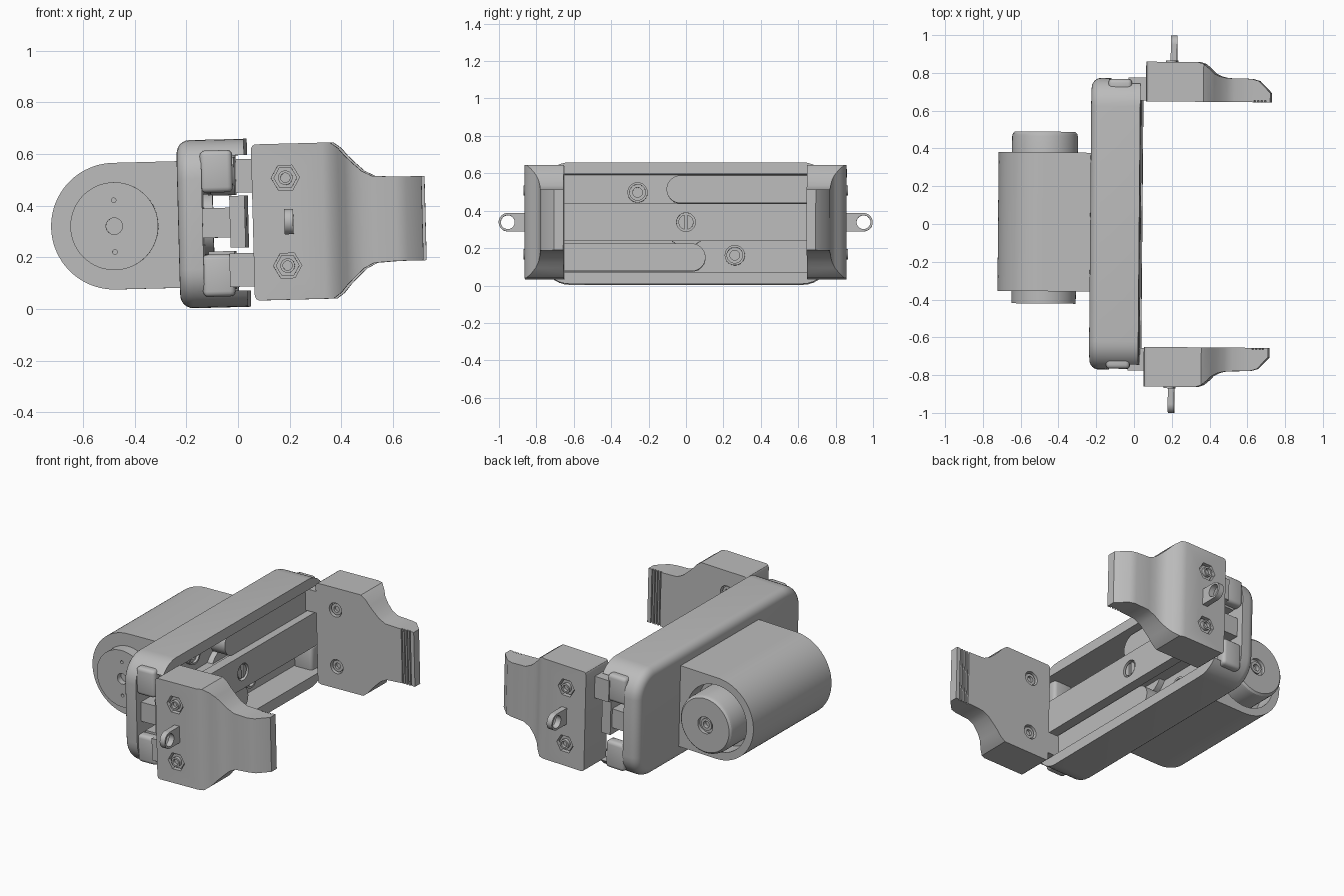
import bpy, bmesh, math
from mathutils import Matrix, Vector

cube = bpy.data.objects.get("Cube")
if cube:
    bpy.data.objects.remove(cube)

grey = bpy.data.materials.new("plain_grey")
grey.use_nodes = True
grey.diffuse_color = (0.5, 0.5, 0.5, 1)
grey.node_tree.nodes["Principled BSDF"].inputs["Base Color"].default_value = (0.5, 0.5, 0.5, 1)

# Parts are built around the body centre, then tipped slightly as a whole
TILT = (Matrix.Translation((0, 0, 0.333)) @ Matrix.Rotation(math.radians(-0.5), 4, 'Z')
        @ Matrix.Rotation(math.radians(-1.5), 4, 'Y'))


def add_box(bm, lo, hi, bevel=0):
    mid = [(a + b) / 2 for a, b in zip(lo, hi)]
    size = [b - a for a, b in zip(lo, hi)]
    verts = bmesh.ops.create_cube(bm, size=1, matrix=Matrix.LocRotScale(mid, None, size))["verts"]
    if bevel:
        edges = list({e for v in verts for e in v.link_edges})
        bmesh.ops.bevel(bm, geom=edges, offset=bevel, segments=3, profile=0.5, affect='EDGES')


def loft(bm, rings):
    loops = [[bm.verts.new(p) for p in ring] for ring in rings]
    n = len(loops[0])
    for a, b in zip(loops, loops[1:]):
        for i in range(n):
            bm.faces.new((a[i], a[(i + 1) % n], b[(i + 1) % n], b[i]))
    bm.faces.new(loops[0])
    bm.faces.new(loops[-1])


def add_turned(bm, origin, axis, profile, seg=40):
    """Rings of (radius, distance along axis), capped at both ends."""
    q = Vector(axis).to_track_quat('Z', 'Y')
    loft(bm, [[Vector(origin) + q @ Vector((r * math.cos(k * math.tau / seg), r * math.sin(k * math.tau / seg), t))
               for k in range(seg)] for r, t in profile])


def add_prism(bm, axis, pts, a, b):
    loft(bm, [[(t, p, q) if axis == 'X' else (p, t, q) for p, q in pts] for t in (a, b)])


def d_shape(c, r, flat, v=0, n=32):
    """Half round at c, straight sides running to flat."""
    s = 1 if flat > c else -1
    arc = [math.pi * (k / n - 0.5) for k in range(n + 1)]
    return [(c - s * r * math.cos(a), v + r * math.sin(a)) for a in arc] + [(flat, v + r), (flat, v - r)]


def finish(name, bm):
    bmesh.ops.recalc_face_normals(bm, faces=bm.faces[:])
    bm.transform(TILT)
    mesh = bpy.data.meshes.new(name)
    bm.to_mesh(mesh)
    bm.free()
    mesh.materials.append(grey)
    ob = bpy.data.objects.new(name, mesh)
    bpy.context.collection.objects.link(ob)
    return ob


def carve(ob, bm):
    cutter = finish("cutter", bm)
    cutter.hide_render = True
    mod = ob.modifiers.new("cut", 'BOOLEAN')
    mod.operation, mod.solver, mod.object = 'DIFFERENCE', 'EXACT', cutter
    bpy.context.view_layer.objects.active = ob
    bpy.ops.object.modifier_apply(modifier=mod.name)
    bpy.data.objects.remove(cutter)


parts = []


def part(name, fill, cut=None):
    bm = bmesh.new()
    fill(bm)
    ob = finish(name, bm)
    if cut:
        bm = bmesh.new()
        cut(bm)
        carve(ob, bm)
    parts.append(ob)


# Body tray: rounded plate with soft back edge, channel cut along its open face
def tray_ring(x, inset):
    r, pts = 0.15 - inset, []
    for k, (sy, sz) in enumerate([(1, 1), (-1, 1), (-1, -1), (1, -1)]):
        for j in range(9):
            a = (k + j / 8) * math.pi / 2
            pts.append((x, sy * 0.622 + r * math.cos(a), sz * 0.175 + r * math.sin(a)))
    return pts


def tray(bm):
    soft = [k * math.pi / 12 for k in range(7)]
    loft(bm, [tray_ring(-0.175 - 0.05 * math.cos(a), 0.05 * (1 - math.sin(a))) for a in soft]
         + [tray_ring(0.036, 0)])


part("body_tray", tray, lambda bm: add_box(bm, (-0.13, -1, -0.262), (0.2, 1, 0.262)))


# Motor housing with a bore around the rear cap
def housing_bore(bm):
    add_turned(bm, (-0.475, 0.27, 0), (0, 1, 0), [(0.2, 0), (0.2, 0.2)], 64)


part("motor_housing", lambda bm: add_prism(bm, 'Y', d_shape(-0.475, 0.245, -0.2, n=48), -0.36, 0.375), housing_bore)

part("rear_motor_cap", lambda bm: add_turned(bm, (-0.475, 0.25, 0), (0, 1, 0), [
    (0.174, 0), (0.174, 0.21), (0.17, 0.225), (0.16, 0.235), (0.05, 0.235), (0.05, 0.215),
    (0.035, 0.215), (0.035, 0.225), (0.02, 0.225), (0.02, 0.2)], 64))


def front_cap_holes(bm):
    for z, r in ((0, 0.032), (0.1, 0.009), (-0.1, 0.009)):
        add_turned(bm, (-0.475, -0.39, z), (0, -1, 0), [(r, 0), (r, 0.1)], 24)


part("front_motor_cap", lambda bm: add_turned(bm, (-0.475, -0.34, 0), (0, -1, 0),
                                              [(0.17, 0), (0.17, 0.085)], 64), front_cap_holes)


# Centre guide bar: neck, face plate and slotted screw
def guide_hole(bm):
    add_turned(bm, (0.012, 0, 0.005), (1, 0, 0), [(0.05, 0), (0.05, 0.1)])


part("guide_neck", lambda bm: add_box(bm, (-0.14, -0.73, -0.055), (-0.01, 0.73, 0.06)))
part("guide_plate", lambda bm: add_box(bm, (-0.025, -0.745, -0.095), (0.034, 0.745, 0.105)), guide_hole)
part("guide_screw", lambda bm: add_turned(bm, (0, 0, 0.005), (1, 0, 0), [(0.04, 0), (0.04, 0.028)]),
     lambda bm: add_box(bm, (0.016, -0.008, -0.1), (0.1, 0.008, 0.1)))
part("pinion", lambda bm: add_turned(bm, (-0.135, 0, 0), (1, 0, 0), [(0.12, 0), (0.12, 0.04)]))


# Finger body: outer face position and half height at each step along its length
FINGER = [(0.065, 0.86, 0.285), (0.07, 0.86, 0.296), (0.08, 0.86, 0.302), (0.34, 0.86, 0.302),
          (0.37, 0.85, 0.302), (0.4, 0.825, 0.28), (0.425, 0.8, 0.25), (0.455, 0.785, 0.22),
          (0.49, 0.777, 0.188), (0.53, 0.775, 0.168), (0.62, 0.774, 0.163), (0.66, 0.762, 0.163),
          (0.72, 0.7, 0.163)]
INNER = 0.65


def build_side(s, side):
    bolts = [(0.195, 0.17), (0.195, -0.17)]

    def finger(bm):
        loft(bm, [[(x, s * INNER, -h), (x, s * y, -h), (x, s * y, h), (x, s * INNER, h)] for x, y, h in FINGER])

    def finger_cuts(bm):
        for x, z in bolts:
            add_turned(bm, (x, s * 0.83, z), (0, s, 0), [(0.055, 0), (0.055, 0.1)], 6)
            add_turned(bm, (x, s * 0.68, z), (0, -s, 0), [(0.042, 0), (0.042, 0.1)], 32)
        for k in range(4):
            x, ys = 0.635 + 0.018 * k, sorted((s * 0.6, s * 0.659))
            add_box(bm, (x, ys[0], -0.3), (x + 0.008, ys[1], 0.3))

    def hardware(bm):
        for x, z in bolts:
            add_turned(bm, (x, s * 0.82, z), (0, s, 0), [(0.046, 0), (0.046, 0.028)], 6)
            add_turned(bm, (x, s * 0.82, z), (0, s, 0), [(0.028, 0), (0.028, 0.048), (0.018, 0.048), (0.018, 0.03)], 24)
            add_turned(bm, (x, s * 0.69, z), (0, -s, 0), [(0.034, 0), (0.034, 0.03), (0.018, 0.03), (0.018, 0.015)], 24)

    part(side + "_finger", finger, finger_cuts)
    part(side + "_finger_bolts", hardware)

    # Cord eye on the outer face
    part(side + "_cord_eye", lambda bm: add_prism(bm, 'X', d_shape(s * 0.951, 0.049, s * 0.85), 0.188, 0.222),
         lambda bm: add_turned(bm, (0.1, s * 0.951, 0), (1, 0, 0), [(0.037, 0), (0.037, 0.2)], 32))

    # Sliding rack, the link to the finger, and the plugs closing the channel end
    z = s * 0.182
    part(side + "_rack", lambda bm: add_prism(bm, 'X', d_shape(-s * 0.03, 0.074, s * 0.72, z), -0.11, -0.01))
    ys = sorted((s * 0.655, s * 0.775))
    part(side + "_link", lambda bm: add_box(bm, (-0.03, ys[0], z - 0.065), (0.09, ys[1], z + 0.065)))
    ends = sorted((s * 0.7, s * 0.767))
    for row, name in ((1, "_upper_plug"), (-1, "_lower_plug")):
        zs = sorted((row * 0.12, row * 0.283))
        part(side + name, lambda bm: add_box(bm, (-0.135, ends[0], zs[0]), (-0.01, ends[1], zs[1]), 0.02))

    # Floor screw in the empty half of the channel
    part(side + "_floor_screw", lambda bm: add_turned(bm, (-0.135, s * 0.26, -s * 0.168), (1, 0, 0), [
        (0.054, 0), (0.054, 0.035), (0.042, 0.035), (0.042, 0.02), (0.026, 0.02), (0.026, 0.01)], 32))


build_side(1, "back")
build_side(-1, "front")

# Smooth shading with crisp edges
bpy.ops.object.select_all(action='DESELECT')
for ob in parts:
    ob.select_set(True)
bpy.context.view_layer.objects.active = parts[0]
bpy.ops.object.shade_smooth_by_angle(angle=math.radians(30))
